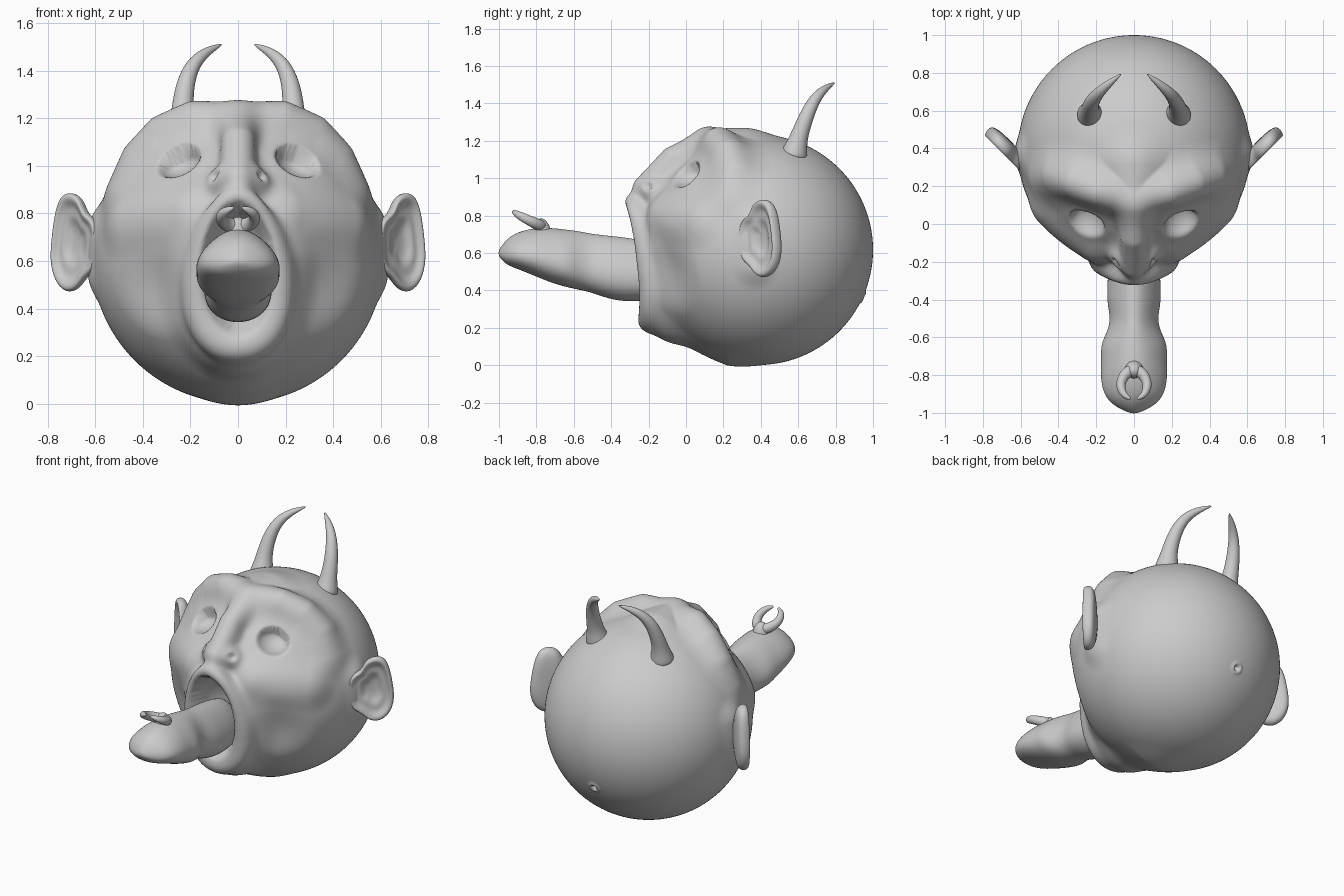
import bpy, bmesh, math
from mathutils import Vector as V

if "Cube" in bpy.data.objects:
    bpy.data.objects.remove(bpy.data.objects["Cube"], do_unlink=True)

clay = bpy.data.materials.new("grey clay")
clay.use_nodes = True
clay.diffuse_color = (0.6, 0.6, 0.6, 1)
clay.node_tree.nodes["Principled BSDF"].inputs["Base Color"].default_value = (0.6, 0.6, 0.6, 1)


def finish(name, bm, mirror=False, subdiv=0):
    bmesh.ops.recalc_face_normals(bm, faces=bm.faces)
    for f in bm.faces:
        f.smooth = True
    me = bpy.data.meshes.new(name)
    bm.to_mesh(me)
    bm.free()
    me.materials.append(clay)
    ob = bpy.data.objects.new(name, me)
    bpy.context.collection.objects.link(ob)
    if mirror:
        ob.modifiers.new("mirror", 'MIRROR').use_mirror_merge = False
    if subdiv:
        mod = ob.modifiers.new("smooth", 'SUBSURF')
        mod.levels = mod.render_levels = subdiv
    return ob


def loft(name, rings, **options):
    """Skin a row of point rings and cap both ends."""
    bm = bmesh.new()
    rows = [[bm.verts.new(p) for p in ring] for ring in rings]
    for a, b in zip(rows, rows[1:]):
        for i in range(len(a)):
            j = (i + 1) % len(a)
            bm.faces.new((a[i], a[j], b[j], b[i]))
    bm.faces.new(rows[0])
    bm.faces.new(rows[-1])
    return finish(name, bm, **options)


def tube(name, path, sides=10, **options):
    """Tapered tube along (x, y, z, radius) points."""
    pts = [V(p[:3]) for p in path]
    rings, last = [], None
    for i, p in enumerate(pts):
        t = (pts[min(i + 1, len(pts) - 1)] - pts[max(i - 1, 0)]).normalized()
        if last is None:
            side = t.orthogonal().normalized()
        else:
            side = last.rotation_difference(t) @ side
        up, last = t.cross(side), t
        rings.append([p + path[i][3] * (side * math.cos(a) + up * math.sin(a))
                      for a in (math.tau * k / sides for k in range(sides))])
    return loft(name, rings, **options)


# Blending shapes used to sculpt the head
def smin(a, b, k):
    h = max(k - abs(a - b), 0) / k
    return min(a, b) - h * h * k / 4


def smax(a, b, k):
    return -smin(-a, -b, k)


def cone(p, a, b, ra, rb):
    ab, ap = b - a, p - a
    h = min(max(ap.dot(ab) / ab.length_squared, 0), 1)
    return (ap - ab * h).length - ra - (rb - ra) * h


def chain(p, links):
    return min(cone(p, a, b, ra, rb) for (a, ra), (b, rb) in zip(links, links[1:]))


def ellipsoid(p, c, r, tilt=0):
    x, y, z = p - c
    if tilt:
        x, z = (x * math.cos(tilt) - z * math.sin(tilt),
                x * math.sin(tilt) + z * math.cos(tilt))
    q = V((x / r[0], y / r[1], z / r[2]))
    k = q.length
    g = math.hypot(q.x / r[0], q.y / r[1], q.z / r[2])
    return k * (k - 1) / max(g, 1e-6)


CENTRE, RADIUS = V((0, 0.385, 0.617)), 0.615
BROW = [(V((0, 0.3, 1.15)), 0.08), (V((0, 0.135, 1.19)), 0.062), (V((0.19, 0.17, 1.205)), 0.06),
        (V((0.32, 0.22, 1.145)), 0.058), (V((0.41, 0.25, 1.04)), 0.05), (V((0.46, 0.24, 0.9)), 0.03)]
NOSE = [(V((0, 0.1, 1.19)), 0.065), (V((0, -0.07, 1.1)), 0.07), (V((0, -0.215, 0.945)), 0.07)]
CHEEK = V((0.42, 0.1, 0.76)), V((0.2, -0.1, 0.8)), 0.1, 0.085
CHIN = V((0, 0.25, 0.25)), V((0, -0.08, 0.29)), 0.235, 0.125
EAR_ROOT = V((0.54, 0.37, 0.54)), V((0.54, 0.37, 0.74)), 0.07, 0.07
WING, NOSTRIL = V((0.06, -0.18, 0.94)), V((0.105, -0.205, 0.96))
MUZZLE, MOUTH = V((0, -0.07, 0.55)), V((0, -0.28, 0.56))
HOLLOW, EYE = V((0.5, -0.3, 0.45)), V((0.25, -0.005, 1.02))


def lips(p):
    dz = p.z - 0.55
    qx, qz = p.x * (1 + 0.5 * dz) / 0.175, dz / 0.31
    k = math.hypot(qx, qz)
    flat = k * (k - 1) / max(math.hypot(qx / 0.175, qz / 0.31), 1e-6)
    depth = p.y + 0.215 + 0.13 * dz + 0.25 * dz * dz
    return math.hypot(flat, depth) - 0.042 - 0.04 * max(-dz - 0.1, 0)


def face_distance(p):
    p = V((abs(p.x), p.y, p.z))
    d = (p - CENTRE).length - RADIUS
    d = smin(d, cone(p, *CHEEK), 0.1)
    d = smin(d, cone(p, *CHIN), 0.08)
    d = smin(d, cone(p, *EAR_ROOT), 0.08)
    d = smax(d, 0.27 - (p - HOLLOW).length, 0.12)
    d = smin(d, ellipsoid(p, MUZZLE, (0.25, 0.17, 0.41)), 0.1)
    d = smin(d, chain(p, BROW), 0.16)
    d = smin(d, smin(chain(p, NOSE), (p - WING).length - 0.055, 0.04), 0.07)
    d = smin(d, lips(p), 0.07)
    d = smax(d, -ellipsoid(p, MOUTH, (0.145, 0.2, 0.265)), 0.03)
    d = smax(d, -ellipsoid(p, EYE, (0.095, 0.11, 0.066), 0.4), 0.02)
    return smax(d, 0.022 - (p - NOSTRIL).length, 0.015)


# Head: ball pulled onto the blended face shapes
bm = bmesh.new()
bmesh.ops.create_icosphere(bm, subdivisions=7, radius=1)
vent = V((0, 0.91, -0.41)).normalized()
for v in bm.verts:
    n = v.co.normalized()
    r = RADIUS
    if n.y < 0.35:
        r = 0.83
        for step in range(40):
            d = face_distance(CENTRE + n * r)
            r -= d * 0.85
            if abs(d) < 0.0012:
                break
        r = min(max(r, 0.3), 0.83)
    else:
        # Small rimmed dimple at the back
        s = (n - vent).length * RADIUS
        r += 0.009 * math.exp(-((s - 0.025) / 0.01) ** 2)
        r -= 0.03 * math.exp(-(s / 0.014) ** 2)
    v.co = CENTRE + n * r
finish("head", bm)

# Tongue: y, centre height, half width, half height; pear-shaped, wider below
sections = [(-0.08, 0.5, 0.12, 0.14), (-0.3, 0.508, 0.138, 0.175), (-0.42, 0.525, 0.14, 0.17),
            (-0.5, 0.545, 0.12, 0.158), (-0.57, 0.56, 0.138, 0.158), (-0.64, 0.572, 0.174, 0.155),
            (-0.72, 0.588, 0.168, 0.148), (-0.8, 0.605, 0.174, 0.132), (-0.9, 0.615, 0.16, 0.1),
            (-0.96, 0.605, 0.11, 0.07), (-1.004, 0.6, 0.02, 0.015)]
angles = [math.tau * k / 24 for k in range(24)]
loft("tongue", [[(w * math.cos(a) * (1 - 0.28 * math.sin(a)), y, z + h * math.sin(a))
                 for a in angles] for y, z, w, h in sections], subdiv=2)

# Stem and pincers on the tongue tip
tube("pincer_stem", [(0, -0.765, 0.64, 0.075), (0, -0.77, 0.71, 0.055),
                     (0, -0.775, 0.755, 0.043), (0, -0.785, 0.785, 0.02)], subdiv=2)
tube("pincers", [(0, -0.77, 0.74, 0.036), (0.04, -0.785, 0.75, 0.033),
                 (0.07, -0.83, 0.77, 0.029), (0.07, -0.875, 0.793, 0.025),
                 (0.05, -0.91, 0.812, 0.019), (0.015, -0.928, 0.826, 0.007)],
     mirror=True, subdiv=2)

# Horns
tube("horns", [(0.23, 0.57, 1.1, 0.085), (0.232, 0.585, 1.15, 0.07), (0.234, 0.6, 1.21, 0.052),
               (0.23, 0.628, 1.29, 0.045), (0.215, 0.66, 1.37, 0.039), (0.182, 0.7, 1.44, 0.031),
               (0.125, 0.75, 1.486, 0.02), (0.065, 0.797, 1.512, 0.004)],
     mirror=True, subdiv=2)

# Ears: outline in x and z, swept back, with a shallow hollow front
outline = [(0.59, 0.78), (0.64, 0.8), (0.655, 0.87), (0.7, 0.895), (0.74, 0.88), (0.762, 0.81),
           (0.775, 0.71), (0.785, 0.6), (0.765, 0.51), (0.72, 0.46), (0.67, 0.475), (0.64, 0.53),
           (0.59, 0.56), (0.58, 0.68)]
layers = [(0.2, -0.055), (0.7, -0.05), (0.93, -0.033), (1, 0), (0.96, 0.03),
          (0.84, 0.03), (0.7, 0.004), (0.5, 0.008), (0.35, -0.012), (0.15, -0.02)]


def ear_ring(scale, lift):
    ring = []
    for x, z in outline:
        x, z = 0.685 + (x - 0.685) * scale, 0.68 + (z - 0.68) * scale
        ring.append((x + lift * 0.5, x - 0.285 - lift * 0.8, z))
    return ring


loft("ears", [ear_ring(*layer) for layer in layers], mirror=True, subdiv=2)
